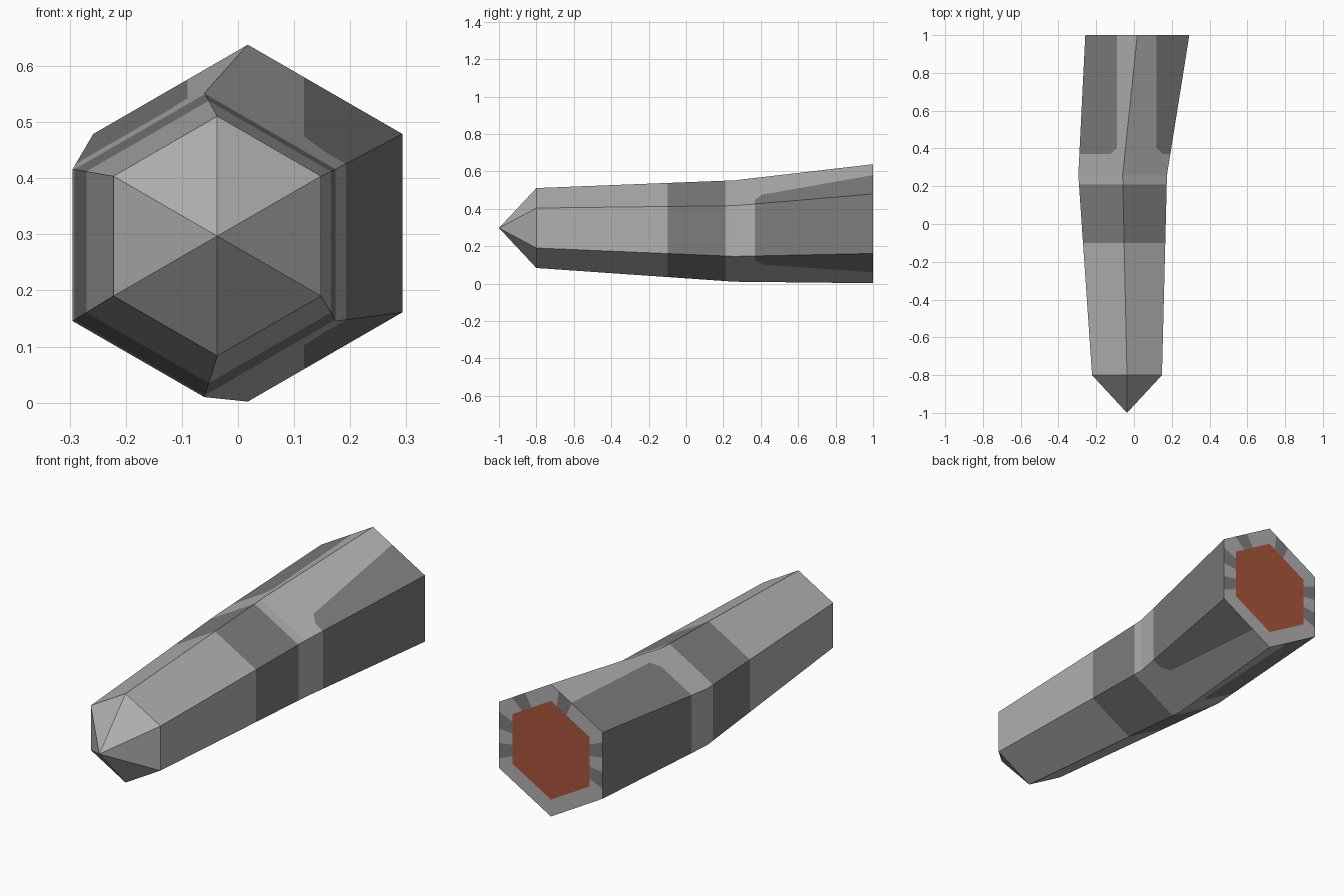
import bpy, bmesh, math
from mathutils import Vector

if "Cube" in bpy.data.objects:
    bpy.data.objects.remove(bpy.data.objects["Cube"])


def material(name, rgb):
    m = bpy.data.materials.new(name)
    m.diffuse_color = (*rgb, 1)
    m.use_nodes = True
    m.node_tree.nodes["Principled BSDF"].inputs["Base Color"].default_value = m.diffuse_color
    return m


MATS = [material("light grey", (0.44, 0.44, 0.44)),
        material("dark grey", (0.205, 0.205, 0.205)),
        material("rust red", (0.40, 0.091, 0.044))]
LIGHT, DARK, RED = 0, 1, 2


def hexagon(cx, y, cz, r):
    """Pointed-top hexagon, starting at the top and going towards +x."""
    return [Vector((cx + r * math.sin(i * math.pi / 3), y,
                    cz + r * math.cos(i * math.pi / 3))) for i in range(6)]


def finish(bm, name):
    me = bpy.data.meshes.new(name)
    bm.to_mesh(me)
    bm.free()
    for m in MATS:
        me.materials.append(m)
    ob = bpy.data.objects.new(name, me)
    bpy.context.collection.objects.link(ob)
    return ob


def cut(bm, co, no, keep):
    """Slice only the faces whose centre passes the keep test."""
    faces = [f for f in bm.faces if keep(f.calc_center_median())]
    geom = set(faces)
    for f in faces:
        geom.update(f.edges)
        geom.update(f.verts)
    bmesh.ops.bisect_plane(bm, geom=list(geom), plane_co=co, plane_no=no, dist=1e-5)


# Shaft: hexagonal loft with a pyramid tip, bent slightly to the side
END = (0.0175, 1.0, 0.32, 0.318)
bm = bmesh.new()
rings = [[bm.verts.new(p) for p in hexagon(*h)] for h in
         [(-0.037, -0.8, 0.297, 0.2137), (-0.06, 0.26, 0.281, 0.271), END]]
tip = bm.verts.new((-0.037, -1, 0.297))
for i in range(6):
    j = (i + 1) % 6
    bm.faces.new((tip, rings[0][i], rings[0][j]))
    for a, b in zip(rings, rings[1:]):
        bm.faces.new((a[i], b[i], b[j], a[j]))

# Painted bands and side panels, cut into the surface
BAND0, BAND1, PANEL = -0.10, 0.21, 0.37
SIDES = [(1, 0.118), (-1, -0.09)]
CORNER = 0.035
for y in (BAND0, BAND1, PANEL):
    cut(bm, (0, y, 0), (0, 1, 0), lambda c: True)
for s, x0 in SIDES:
    cut(bm, (x0, 0, 0), (1, 0, 0), lambda c: c.y > PANEL)
for s, x0 in SIDES:
    cut(bm, (x0 + s * CORNER, PANEL, 0), (s, 1, 0),
        lambda c: c.y > PANEL and s * (c.x - x0) > 0)
bmesh.ops.recalc_face_normals(bm, faces=bm.faces)
for f in bm.faces:
    c = f.calc_center_median()
    panel = c.y > PANEL and any(
        s * (c.x - x0) > 0 and s * (c.x - x0) + c.y - PANEL > CORNER for s, x0 in SIDES)
    f.material_index = DARK if panel or BAND0 < c.y < BAND1 else LIGHT
finish(bm, "hexagonal_shaft")

# End cap: red core inside a grey border with dark patches
bm = bmesh.new()
outer = hexagon(*END)
inner = hexagon(*END[:3], END[3] * 0.745)
core = bm.faces.new([bm.verts.new(p) for p in inner])
core.material_index = RED
# stops along each border side; odd segments are dark
stops = {0: (0, 0.5, 0.75, 1), 5: (0, 0.6, 0.85, 1),
         1: (0, 0.15, 0.4, 0.62, 0.85, 1), 4: (0, 0.15, 0.4, 0.62, 0.85, 1)}
for i in range(6):
    j = (i + 1) % 6
    st = stops.get(i, (0, 1))
    for k, (a, b) in enumerate(zip(st, st[1:])):
        pts = [outer[i].lerp(outer[j], a), outer[i].lerp(outer[j], b),
               inner[i].lerp(inner[j], b), inner[i].lerp(inner[j], a)]
        f = bm.faces.new([bm.verts.new(p) for p in pts])
        f.material_index = DARK if k % 2 else LIGHT
for f in bm.faces:
    f.normal_update()
    if f.normal.y < 0:
        f.normal_flip()
finish(bm, "end_cap")
